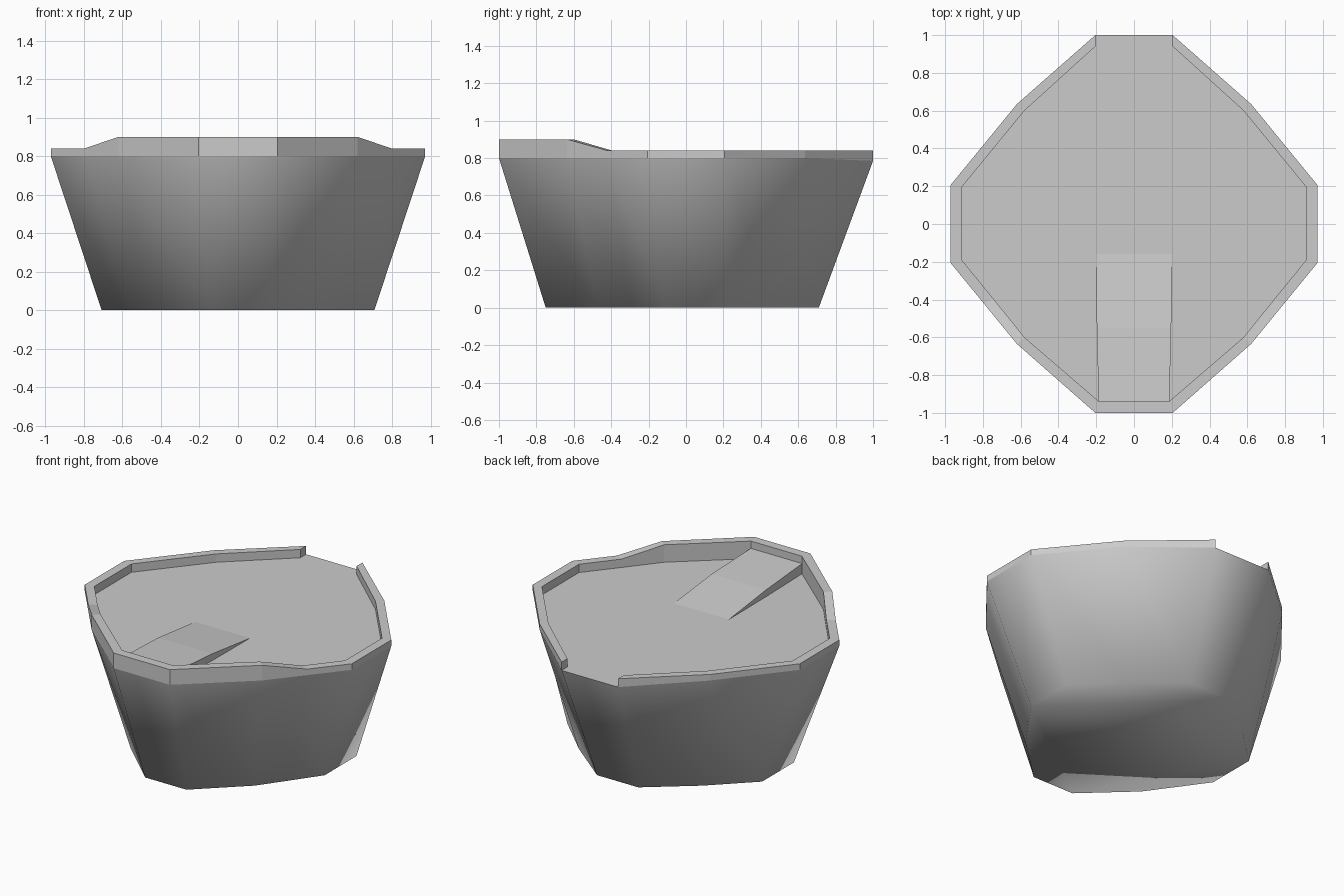
import bpy, bmesh

if "Cube" in bpy.data.objects:
    bpy.data.objects.remove(bpy.data.objects["Cube"])

FLOOR, BAND, LOW, HIGH = 0.785, 0.8, 0.84, 0.9

# Right half of the plan, from the back gap round to the front:
# outer xy, inner xy, foot xy, rim height
HALF = [
    ((0.205, 1.0), (0.205, 0.94), (0.15, 0.71), LOW),
    ((0.62, 0.635), (0.58, 0.60), (0.45, 0.47), LOW),
    ((0.972, 0.205), (0.912, 0.195), (0.708, 0.22), LOW),
    ((0.972, -0.205), (0.912, -0.19), (0.708, -0.11), LOW),
    ((0.796, -0.42), (0.745, -0.395), (0.58, -0.29), LOW),
    ((0.62, -0.635), (0.58, -0.60), (0.45, -0.47), HIGH),
    ((0.205, -1.0), (0.185, -0.94), (0.15, -0.75), HIGH),
]


def loop(column):
    """Full loop of xy points and rim heights, mirrored across x."""
    right = [(p[column], p[3]) for p in HALF]
    left = [((-xy[0], xy[1]), z) for xy, z in reversed(right)]
    return right + left


def ring(bm, column, z=None):
    return [bm.verts.new((xy[0], xy[1], h if z is None else z))
            for xy, h in loop(column)]


def bridge(bm, a, b, closed):
    n = len(a)
    for i in range(n if closed else n - 1):
        j = (i + 1) % n
        bm.faces.new((a[i], a[j], b[j], b[i]))


def finish(bm, name, smooth):
    bmesh.ops.recalc_face_normals(bm, faces=bm.faces)
    for f in bm.faces:
        f.smooth = smooth
    mesh = bpy.data.meshes.new(name)
    bm.to_mesh(mesh)
    bm.free()
    obj = bpy.data.objects.new(name, mesh)
    bpy.context.collection.objects.link(obj)
    return obj


# Tapered solid hull with a level deck
bm = bmesh.new()
foot = ring(bm, 2, 0.0)
band = ring(bm, 0, BAND)
deck = ring(bm, 1, FLOOR)
# the outer lip of the back gap dips slightly
band[0].co.z = band[-1].co.z = FLOOR
bridge(bm, foot, band, True)
bm.faces.new(foot)
bridge(bm, band, deck, True)
bm.faces.new(deck)
hull = finish(bm, "hull", True)
# crisp edges round the deck, soft outer wall and base
for e in hull.data.edges:
    if all(hull.data.vertices[v].co.z > 0.7 for v in e.vertices):
        e.use_edge_sharp = True

# Raised rim, open at the back
bm = bmesh.new()
rings = [ring(bm, 0, BAND), ring(bm, 0), ring(bm, 1), ring(bm, 1, FLOOR)]
for k in (0, -1):
    rings[0][k].co.z = FLOOR
for a, b in zip(rings, rings[1:] + rings[:1]):
    bridge(bm, a, b, False)
for k in (0, -1):
    bm.faces.new([r[k] for r in rings])
finish(bm, "rim", False)

# Gently curved ramp rising to the front rim
bm = bmesh.new()
profile = [(-0.16, 0.2, FLOOR), (-0.55, 0.197, 0.83), (-0.945, 0.187, 0.852)]
sides = []
for s in (1, -1):
    top = [bm.verts.new((s * x, y, z)) for y, x, z in profile]
    base = [bm.verts.new((s * x, y, FLOOR - 0.01)) for y, x, z in profile]
    bridge(bm, top, base, False)
    sides.append(top + base[::-1])
bridge(bm, sides[0], sides[1], True)
finish(bm, "ramp", False)
